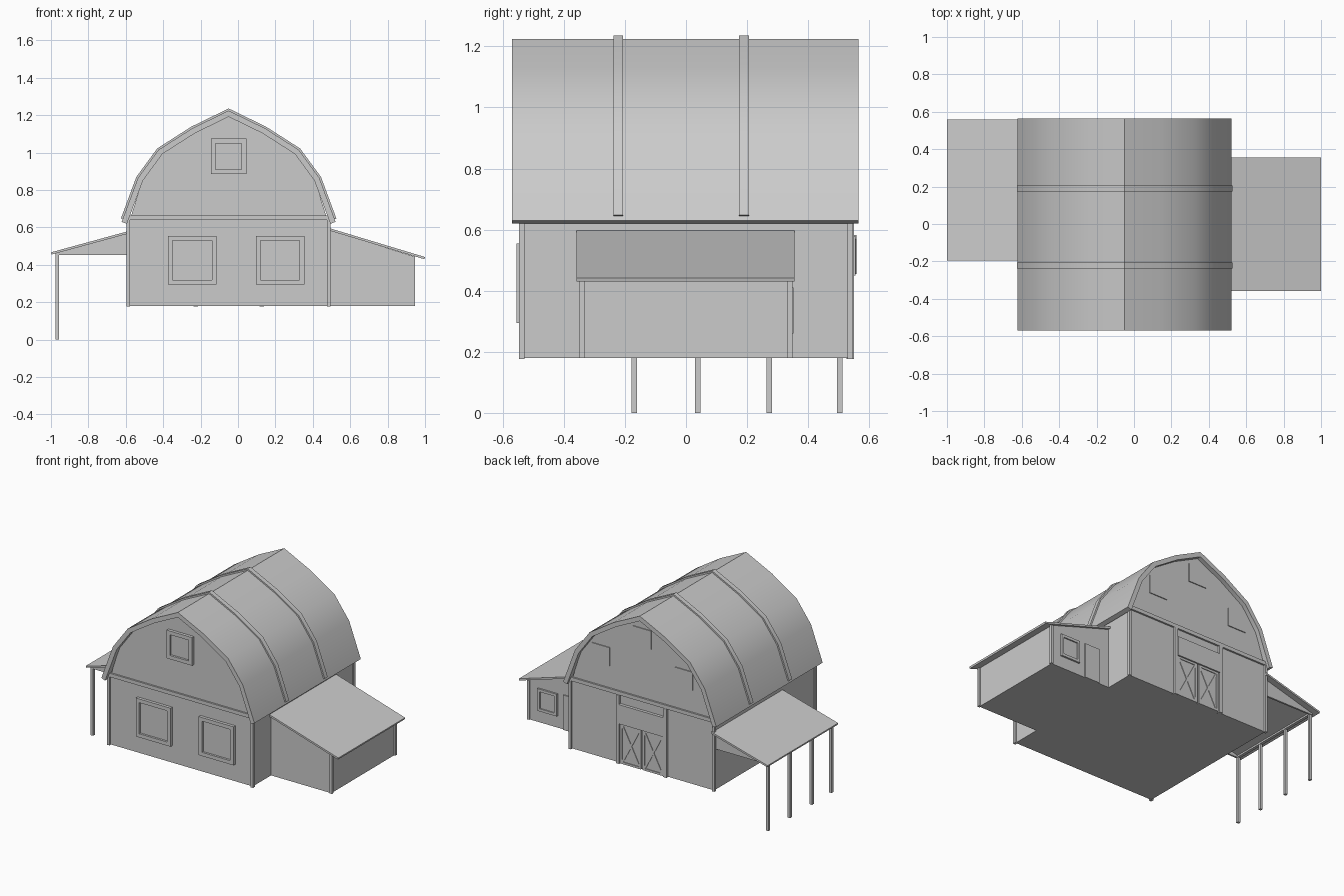
import bpy, bmesh, math
from mathutils import Vector

cube = bpy.data.objects.get("Cube")
if cube:
    bpy.data.objects.remove(cube, do_unlink=True)

grey = bpy.data.materials.new("plain grey")
grey.use_nodes = True
grey.diffuse_color = (0.6, 0.6, 0.6, 1)
grey.node_tree.nodes["Principled BSDF"].inputs["Base Color"].default_value = (0.6, 0.6, 0.6, 1)

CX = -0.05      # centre line of the main barn
FLOOR = 0.18
WALL = 0.535    # half depth and half width of the main walls


def finish(name, bm):
    bmesh.ops.recalc_face_normals(bm, faces=bm.faces)
    mesh = bpy.data.meshes.new(name)
    bm.to_mesh(mesh)
    bm.free()
    mesh.materials.append(grey)
    ob = bpy.data.objects.new(name, mesh)
    bpy.context.collection.objects.link(ob)
    return ob


def prism(name, profile, y0, y1):
    """Extrude an x-z outline along y."""
    bm = bmesh.new()
    face = bm.faces.new([bm.verts.new((x, y0, z)) for x, z in profile])
    ext = bmesh.ops.extrude_face_region(bm, geom=[face])
    verts = [g for g in ext["geom"] if isinstance(g, bmesh.types.BMVert)]
    bmesh.ops.translate(bm, verts=verts, vec=(0, y1 - y0, 0))
    return finish(name, bm)


def box(name, x0, x1, y0, y1, z0, z1):
    return prism(name, [(x0, z0), (x1, z0), (x1, z1), (x0, z1)], y0, y1)


def bar(name, a, b, width, y0, y1):
    """Straight board between two x-z points."""
    a, b = Vector(a), Vector(b)
    d = (b - a).normalized() * width / 2
    n = Vector((-d.y, d.x))
    return prism(name, [a + n, a - n, b - n, b + n], y0, y1)


def frame(name, x0, x1, z0, z1, wall, side, t, depth):
    """Square border standing out from a wall that faces -y or +y."""
    y0, y1 = sorted((wall - side * 0.005, wall + side * depth))
    box(name + "_sill", x0, x1, y0, y1, z0, z0 + t)
    box(name + "_head", x0, x1, y0, y1, z1 - t, z1)
    box(name + "_jamb_a", x0, x0 + t, y0, y1, z0 + t, z1 - t)
    box(name + "_jamb_b", x1 - t, x1, y0, y1, z0 + t, z1 - t)


def offset(points, dist):
    """Move an open outline sideways by a constant distance."""
    pts = [Vector(p) for p in points]
    dirs = [(b - a).normalized() for a, b in zip(pts, pts[1:])]
    norms = [Vector((-d.y, d.x)) for d in dirs]
    out = []
    for i, p in enumerate(pts):
        a, b = norms[max(i - 1, 0)], norms[min(i, len(norms) - 1)]
        m = (a + b).normalized()
        out.append(p + m * dist / m.dot(a))
    return out


# Curved barn roof with two raised ribs
half = [(0.572, 0.63), (0.485, 0.865), (0.375, 1.015), (0.195, 1.13)]
outer = [(CX - x, z) for x, z in half] + [(CX, 1.225)] + [(CX + x, z) for x, z in reversed(half)]
inner = offset(outer, -0.03)
roof = prism("main_roof", outer + inner[::-1], -0.57, 0.565)
ribs = []
for y in (-0.222, 0.19):
    path = [Vector(p) for p in outer]
    path[0] = path[0].lerp(path[1], 0.06)
    path[-1] = path[-1].lerp(path[-2], 0.06)
    ribs.append(prism("roof_rib", offset(path, 0.01) + offset(path, -0.005)[::-1], y - 0.016, y + 0.016))

# Main walls with both gable ends
walls = [(CX - WALL, FLOOR), (CX - WALL, 0.62)] + offset(outer, -0.027)[1:-1]
walls += [(CX + WALL, 0.62), (CX + WALL, FLOOR)]
prism("main_walls", walls, -WALL, WALL)

# Corner posts and gable bands
for side in (-1, 1):
    ya, yb = sorted((side * 0.528, side * 0.547))
    for x in (CX - 0.545, CX + 0.527):
        box("corner_post", x, x + 0.018, ya, yb, FLOOR - 0.003, 0.64)
    box("gable_band", CX - 0.55, CX + 0.55, ya, yb, 0.64, 0.665)

# Front windows
for name, x, z, r in (("front_window", -0.245, 0.425, 0.13),
                      ("front_window", 0.225, 0.425, 0.13),
                      ("loft_window", CX, 0.98, 0.095)):
    frame(name, x - r, x + r, z - r, z + r, -WALL, -1, 0.025, 0.02)
    box(name + "_pane", x - r + 0.025, x + r - 0.025, -WALL - 0.006, -WALL, z - r + 0.025, z + r - 0.025)

# Back gable shutters
for x, z in ((CX, 1.07), (CX - 0.31, 0.875), (CX + 0.31, 0.875)):
    box("gable_shutter", x - 0.067, x + 0.067, WALL - 0.005, WALL + 0.006, z - 0.062, z + 0.062)

# Back doorway: posts, header and a pair of braced doors
for side in (-1, 1):
    x = CX + side * 0.177
    box("door_post", x - 0.012, x + 0.012, WALL - 0.01, 0.55, FLOOR - 0.003, 0.64)
    x0, x1 = sorted((CX + side * 0.006, CX + side * 0.16))
    box("barn_door", x0, x1, WALL - 0.005, WALL + 0.005, FLOOR, 0.45)
    frame("door_frame", x0, x1, FLOOR, 0.45, WALL, 1, 0.014, 0.01)
    for za, zb in ((0.194, 0.436), (0.436, 0.194)):
        bar("door_brace", (x0 + 0.014, za), (x1 - 0.014, zb), 0.014, WALL, WALL + 0.009)
box("door_header", CX - 0.165, CX + 0.165, WALL - 0.005, 0.555, 0.45, 0.58)

# Enclosed side room
room = 0.34
prism("side_room", [(0.48, FLOOR), (0.935, FLOOR), (0.935, 0.447), (0.48, 0.588)], -room, room)
prism("side_room_roof", [(0.483, 0.598), (1.0, 0.442), (0.997, 0.43), (0.483, 0.585)], -0.358, 0.355)
for side in (-1, 1):
    ya, yb = sorted((side * 0.33, side * 0.348))
    box("side_room_post", 0.927, 0.945, ya, yb, FLOOR, 0.445)
frame("side_room_window", 0.72, 0.865, 0.26, 0.41, room, 1, 0.018, 0.012)
box("side_room_pane", 0.738, 0.847, room - 0.005, room + 0.004, 0.278, 0.392)
box("side_room_door", 0.565, 0.675, room - 0.005, room + 0.007, FLOOR, 0.415)

# Open porch with slim posts
prism("porch_roof", [(-0.58, 0.582), (-1.0, 0.467), (-0.997, 0.455), (-0.58, 0.569)], -0.195, 0.558)
for y in (-0.18, 0.505):
    prism("porch_gable", [(-0.58, 0.452), (-0.975, 0.452), (-0.975, 0.462), (-0.58, 0.572)], y, y + 0.012)
box("porch_beam", -0.975, -0.955, -0.18, 0.515, 0.452, 0.463)
for y in (-0.17, 0.038, 0.273, 0.503):
    box("porch_post", -0.975, -0.957, y - 0.009, y + 0.009, 0, 0.46)

# Soft shading on the curved roof, keeping its edges crisp
bpy.ops.object.select_all(action="DESELECT")
for ob in [roof] + ribs:
    ob.select_set(True)
bpy.context.view_layer.objects.active = roof
bpy.ops.object.shade_smooth_by_angle(angle=math.radians(30))
